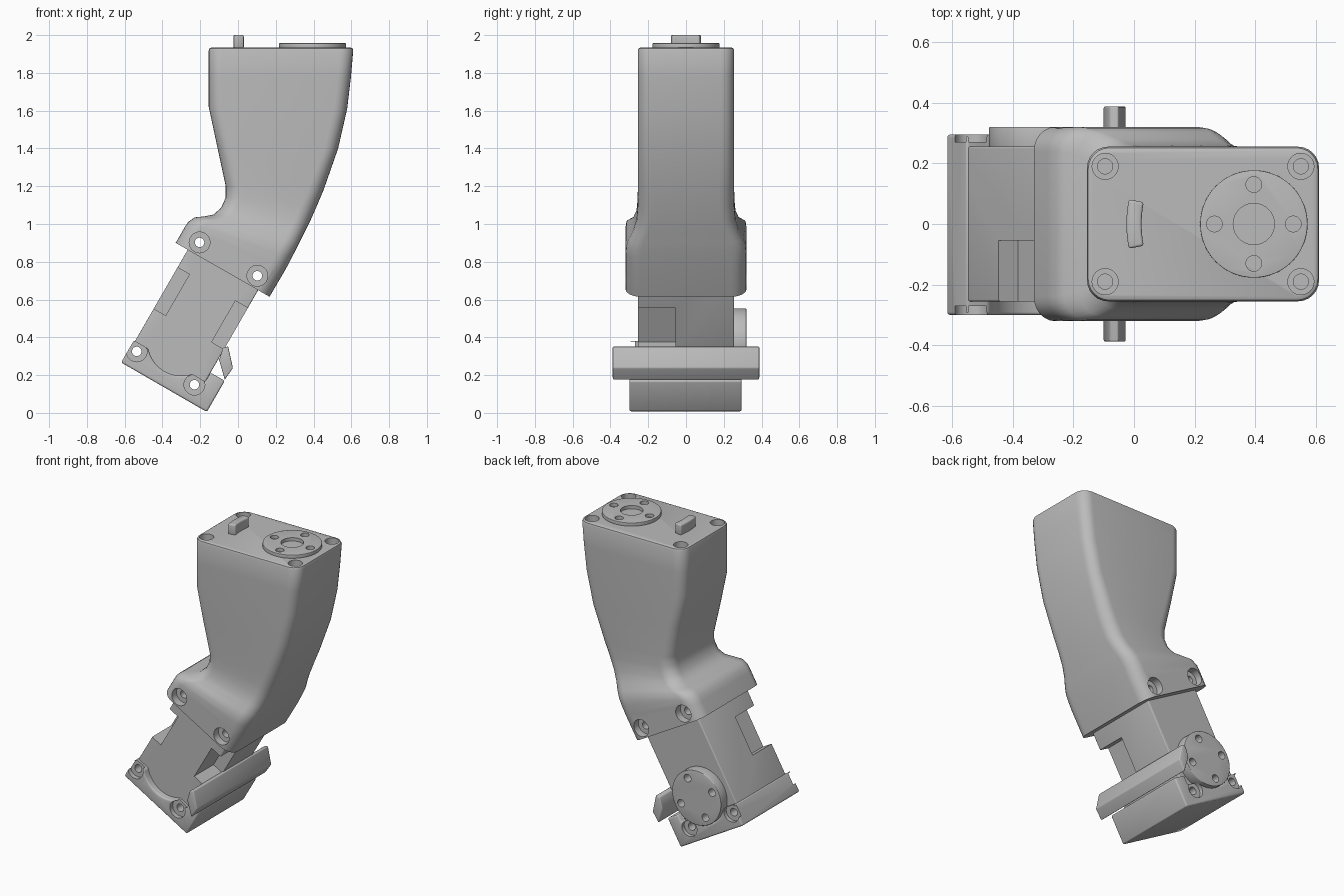
import bpy, bmesh, math
from mathutils import Vector

cube = bpy.data.objects.get("Cube")
if cube:
    bpy.data.objects.remove(cube, do_unlink=True)

grey = bpy.data.materials.new("matte_grey")
grey.use_nodes = True
GREY = (0.5, 0.5, 0.5, 1)
grey.diffuse_color = GREY
grey.node_tree.nodes["Principled BSDF"].inputs["Base Color"].default_value = GREY


def tilted(b, a):
    """Motor frame (b across, a along its axis) to world x, z."""
    s, c = math.sin(math.radians(30)), math.cos(math.radians(30))
    return (-0.165 + c * b + s * a, 0.005 - s * b + c * a)


def make(name, bm):
    bmesh.ops.recalc_face_normals(bm, faces=bm.faces)
    mesh = bpy.data.meshes.new(name)
    bm.to_mesh(mesh)
    bm.free()
    mesh.materials.append(grey)
    ob = bpy.data.objects.new(name, mesh)
    bpy.context.collection.objects.link(ob)
    return ob


def activate(ob):
    bpy.ops.object.select_all(action='DESELECT')
    ob.select_set(True)
    bpy.context.view_layer.objects.active = ob


def smooth(ob):
    activate(ob)
    bpy.ops.object.shade_smooth_by_angle(angle=math.radians(35))


def loft(bm, rings):
    loops = [[bm.verts.new(p) for p in ring] for ring in rings]
    n = len(loops[0])
    for lo, hi in zip(loops, loops[1:]):
        for i in range(n):
            j = (i + 1) % n
            bm.faces.new((lo[i], lo[j], hi[j], hi[i]))
    bm.faces.new(loops[0])
    bm.faces.new(loops[-1])


def prism(name, outline, lo, hi, axis='Y', bevel=0):
    """Extrude an outline along y (points x, z) or along z (points x, y)."""
    bm = bmesh.new()
    put = (lambda p, t: (p[0], t, p[1])) if axis == 'Y' else (lambda p, t: (p[0], p[1], t))
    loft(bm, [[put(p, t) for p in outline] for t in (lo, hi)])
    ob = make(name, bm)
    if bevel:
        mod = ob.modifiers.new("Bevel", 'BEVEL')
        mod.width, mod.segments = bevel, 3
        mod.limit_method, mod.angle_limit = 'ANGLE', math.radians(35)
        activate(ob)
        bpy.ops.object.modifier_apply(modifier="Bevel")
    return ob


def circle(c, r, n=32):
    return [(c[0] + r * math.cos(2 * math.pi * i / n),
             c[1] + r * math.sin(2 * math.pi * i / n)) for i in range(n)]


def box(b0, b1, a0, a1):
    return [tilted(b0, a0), tilted(b1, a0), tilted(b1, a1), tilted(b0, a1)]


def cut(ob, outlines, lo, hi, axis='Y'):
    """Cut a set of straight-sided pockets, one after another."""
    for outline in outlines:
        tool = prism("cutter", outline, lo, hi, axis)
        tool.hide_render = True
        mod = ob.modifiers.new("Cut", 'BOOLEAN')
        mod.operation, mod.solver, mod.object = 'DIFFERENCE', 'EXACT', tool
        activate(ob)
        bpy.ops.object.modifier_apply(modifier="Cut")
        bpy.data.objects.remove(tool, do_unlink=True)


def bolt_holes(ob, a):
    for b in (-0.482, -0.129):
        c = tilted(b, a)
        cut(ob, [circle(c, 0.025, 24)], -1, 1)
        cut(ob, [circle(c, 0.055)], -1, -0.27)
        cut(ob, [circle(c, 0.055)], 0.27, 1)


# Housing: rounded sections from the level top to the tilted flange
# (left x, left z, right x, right z, half depth, corner radius)
SECTIONS = [
    (-0.140, 1.935, 0.595, 1.935, 0.240, 0.06),
    (-0.151, 1.930, 0.606, 1.930, 0.251, 0.07),
    (-0.155, 1.918, 0.610, 1.918, 0.255, 0.07),
    (-0.155, 1.78, 0.598, 1.78, 0.255, 0.07),
    (-0.155, 1.62, 0.578, 1.61, 0.255, 0.07),
    (-0.11, 1.41, 0.53, 1.40, 0.255, 0.07),
    (-0.065, 1.20, 0.453, 1.18, 0.255, 0.08),
    (-0.065, 1.14, 0.415, 1.09, 0.256, 0.08),
    (-0.09, 1.085, 0.38, 1.01, 0.262, 0.08),
    (-0.13, 1.05, 0.35, 0.95, 0.28, 0.08),
    (-0.18, 1.04, 0.325, 0.90, 0.303, 0.08),
    (-0.23, 1.035, 0.305, 0.86, 0.316, 0.08),
    (-0.265, 1.01, 0.283, 0.82, 0.32, 0.08),
    (-0.285, 0.978, 0.255, 0.765, 0.32, 0.08),
    (-0.33, 0.90, 0.167, 0.615, 0.32, 0.08),
]


def section(lx, lz, rx, rz, w, r, steps=7):
    left, right = Vector((lx, 0, lz)), Vector((rx, 0, rz))
    mid, half = (left + right) / 2, (right - left).length / 2
    u, v = (right - left).normalized(), Vector((0, 1, 0))
    pts = []
    for k, (su, sv) in enumerate([(1, 1), (-1, 1), (-1, -1), (1, -1)]):
        for i in range(steps):
            t = math.pi / 2 * (k + i / (steps - 1))
            pts.append(mid + u * (su * (half - r) + r * math.cos(t))
                       + v * (sv * (w - r) + r * math.sin(t)))
    return pts


bm = bmesh.new()
loft(bm, [section(*s) for s in SECTIONS])
housing = make("upper_housing", bm)
bolt_holes(housing, 0.758)
for x in (-0.095, 0.55):
    for y in (-0.19, 0.19):
        cut(housing, [circle((x, y), 0.043)], 1.88, 2.1, 'Z')
        cut(housing, [circle((x, y), 0.025, 24)], 1.8, 2.1, 'Z')
smooth(housing)

# Motor body with a pocket on each side
motor = prism("motor_body", box(-0.517, -0.087, 0.02, 0.84), -0.255, 0.255, bevel=0.006)
cut(motor, [box(-0.6, -0.444, 0.333, 0.585), box(-0.163, 0.0, 0.333, 0.585)], -0.4, -0.055)
for a in (0.092, 0.758):
    bolt_holes(motor, a)
smooth(motor)

# Lower bracket whose cheeks are scooped around the motor shaft
SHAFT, RADIUS = (-0.302, 0.2526), 0.178
arc = [tilted(SHAFT[0] + RADIUS * math.cos(t), SHAFT[1] + RADIUS * math.sin(t))
       for t in [math.radians(-41 - 98 * i / 20) for i in range(21)]]
outline = ([tilted(-0.524, 0), tilted(0, 0), tilted(0, 0.19), tilted(-0.087, 0.19),
            tilted(-0.087, 0.135)] + arc + [tilted(-0.524, 0.135)])
bracket = prism("lower_bracket", outline, -0.30, 0.295, bevel=0.01)
bolt_holes(bracket, 0.092)
smooth(bracket)

# Cross bar
bar = prism("cross_bar", [(-0.07, 0.175), (-0.027, 0.238), (-0.052, 0.352),
                          (-0.08, 0.345), (-0.1, 0.28)], -0.388, 0.388, bevel=0.006)
smooth(bar)

# Motor output disc on the back
hub = tilted(*SHAFT)
rear_disc = prism("rear_disc", circle(hub, RADIUS, 64), 0.25, 0.32, bevel=0.004)
spots = [(0.13, 0), (-0.13, 0), (0, 0.13), (0, -0.13)]
cut(rear_disc, [circle(tilted(SHAFT[0] + b, SHAFT[1] + a), 0.025, 24) for b, a in spots], 0.26, 1)
smooth(rear_disc)

# Output disc on the top
TOP = (0.395, 0.0)
top_disc = prism("top_disc", circle(TOP, 0.177, 64), 1.93, 1.957, 'Z', bevel=0.003)
cut(top_disc, [circle((TOP[0] + x, TOP[1] + y), 0.026, 24) for x, y in spots]
    + [circle(TOP, 0.068)], 1.9, 2.1, 'Z')
smooth(top_disc)

# Curved stop key on the top
angles = [0.195 * (i / 5 - 1) for i in range(11)]
ring = lambda r, ts: [(TOP[0] - r * math.cos(t), r * math.sin(t)) for t in ts]
key = prism("stop_key", ring(0.37, angles) + ring(0.42, angles[::-1]), 1.93, 2.0, 'Z', bevel=0.008)
smooth(key)
bpy.ops.object.select_all(action='DESELECT')
